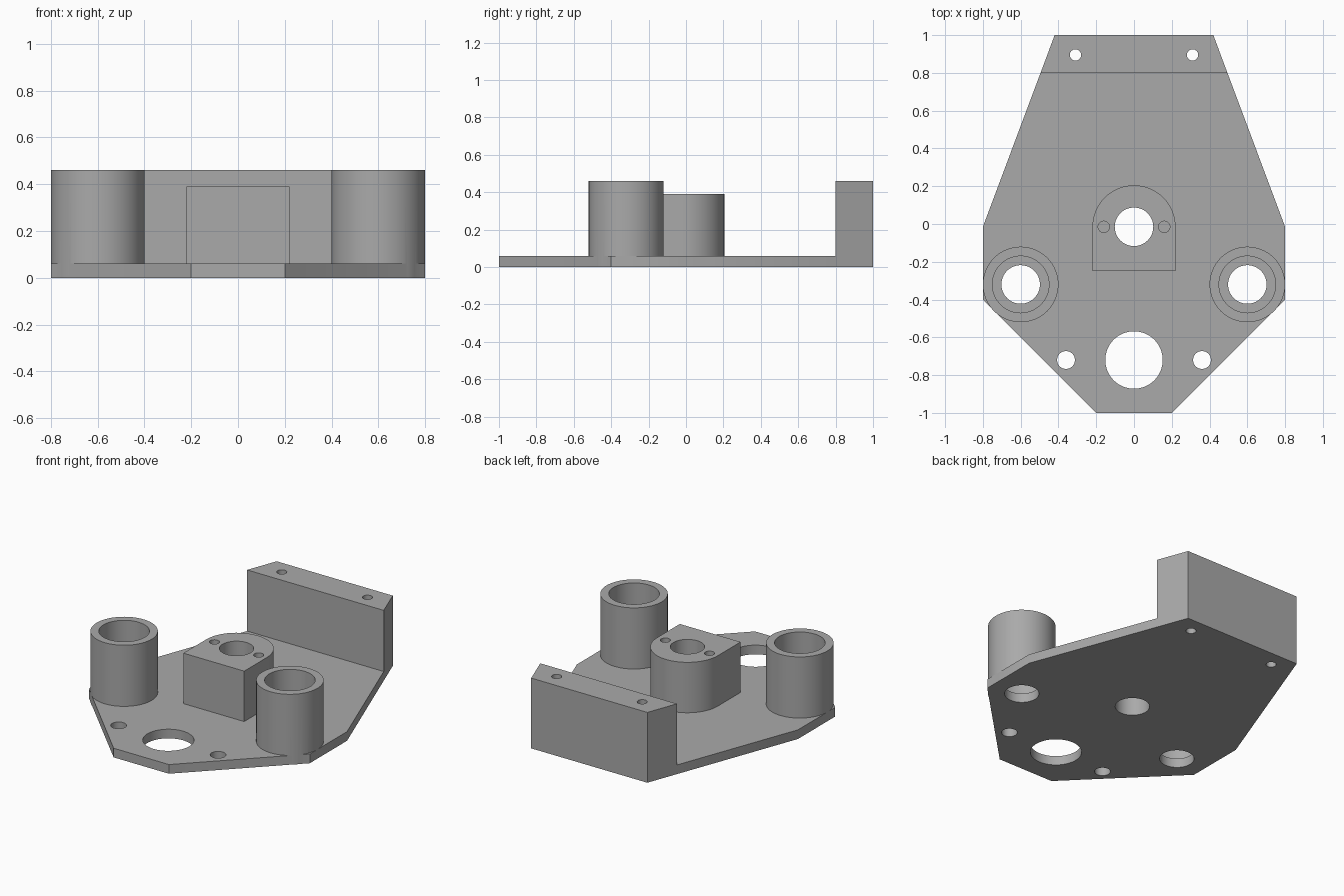
import bpy
import bmesh
import math

cube = bpy.data.objects.get("Cube")
if cube:
    bpy.data.objects.remove(cube, do_unlink=True)

PLATE_TOP = 0.06
TALL = 0.46
BLOCK_TOP = 0.39
MID_Y = -0.015

grey = bpy.data.materials.new("machined grey")
grey.use_nodes = True
colour = (0.4, 0.4, 0.4, 1)
grey.diffuse_color = colour
grey.node_tree.nodes["Principled BSDF"].inputs["Base Color"].default_value = colour


def prism(name, outline, z0, z1):
    """Extrude a closed outline between two heights."""
    bm = bmesh.new()
    face = bm.faces.new([bm.verts.new((x, y, z0)) for x, y in outline])
    top = bmesh.ops.extrude_face_region(bm, geom=[face])["geom"]
    moved = [v for v in top if isinstance(v, bmesh.types.BMVert)]
    bmesh.ops.translate(bm, verts=moved, vec=(0, 0, z1 - z0))
    bmesh.ops.recalc_face_normals(bm, faces=bm.faces)
    mesh = bpy.data.meshes.new(name)
    bm.to_mesh(mesh)
    bm.free()
    mesh.materials.append(grey)
    obj = bpy.data.objects.new(name, mesh)
    bpy.context.collection.objects.link(obj)
    return obj


def arc(x, y, r, start=0, sweep=math.tau, steps=64):
    return [(x + r * math.cos(start + sweep * i / steps),
             y + r * math.sin(start + sweep * i / steps)) for i in range(steps)]


def mirrored(half):
    return half + [(-x, y) for x, y in reversed(half)]


def combine(target, tool, operation):
    """Apply a boolean and discard the tool."""
    mod = target.modifiers.new(operation, 'BOOLEAN')
    mod.operation = operation
    mod.solver = 'EXACT'
    mod.object = tool
    graph = bpy.context.evaluated_depsgraph_get()
    result = bpy.data.meshes.new_from_object(target.evaluated_get(graph))
    target.modifiers.clear()
    target.data = result
    bpy.data.objects.remove(tool, do_unlink=True)


def drill(x, y, r, z0=-0.1, z1=0.6):
    for side in ((1, -1) if x else (1,)):
        combine(bracket, prism("drill", arc(side * x, y, r), z0, z1), 'DIFFERENCE')


# Base plate and rear wall
bracket = prism("mounting_bracket", mirrored(
    [(0.2, -1), (0.8, -0.4), (0.8, MID_Y), (0.42, 1)]), 0, PLATE_TOP)
wall_x = 0.42 + 0.38 * 0.2 / (1 - MID_Y)
combine(bracket, prism("rear_wall", mirrored([(wall_x, 0.8), (0.42, 1)]), 0, TALL), 'UNION')

# Round-backed centre block
block = [(-0.22, -0.25), (0.22, -0.25)] + arc(0, MID_Y, 0.22, 0, math.pi, 40) + [(-0.22, MID_Y)]
combine(bracket, prism("centre_block", block, 0.03, BLOCK_TOP), 'UNION')

# Side bosses
for side in (1, -1):
    combine(bracket, prism("boss", arc(side * 0.6, -0.32, 0.2), 0, TALL), 'UNION')

# Stepped boss bores, then through holes
drill(0.6, -0.32, 0.15, z0=PLATE_TOP)
drill(0.6, -0.32, 0.102)
drill(0, MID_Y, 0.102)
drill(0, -0.72, 0.152)
drill(0.36, -0.72, 0.047)
drill(0.31, 0.895, 0.03)

# Blind screw holes in the centre block
drill(0.16, MID_Y, 0.03, z0=0.19)

bpy.ops.object.select_all(action='DESELECT')
bracket.select_set(True)
bpy.context.view_layer.objects.active = bracket
bpy.ops.object.shade_smooth_by_angle(angle=math.radians(30))
